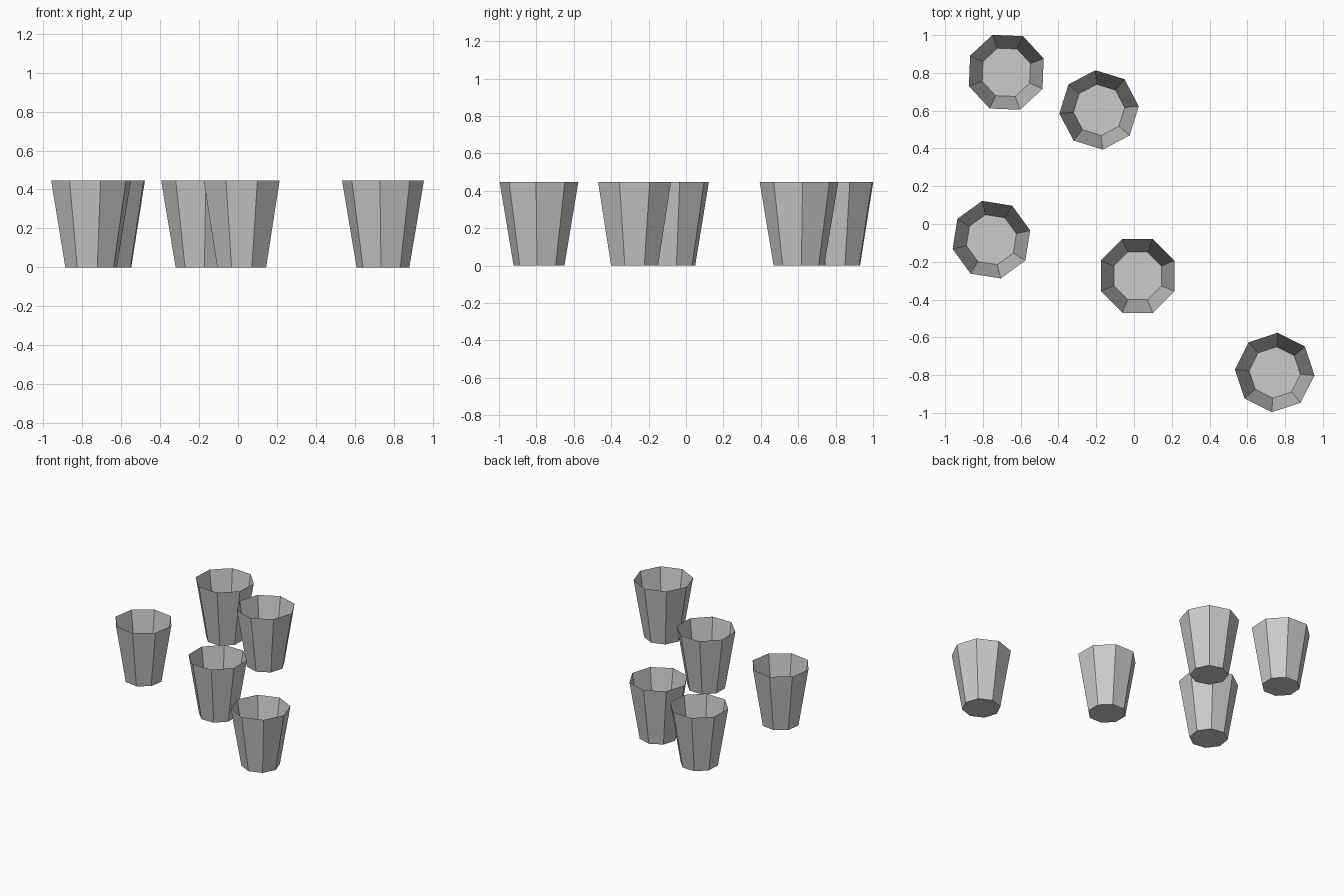
import bpy, bmesh
from math import radians, cos, sin, pi

if "Cube" in bpy.data.objects:
    bpy.data.objects.remove(bpy.data.objects["Cube"])

SIDES, HEIGHT, R_RIM, R_BASE = 8, 0.447, 0.211, 0.136


def ring(bm, radius, z):
    return [bm.verts.new((radius * cos(2 * pi * i / SIDES),
                          radius * sin(2 * pi * i / SIDES), z))
            for i in range(SIDES)]


# Open tapered cup: thin walls and a floor, no lid
bm = bmesh.new()
base, rim = ring(bm, R_BASE, 0), ring(bm, R_RIM, HEIGHT)
bm.faces.new(base[::-1])
for i in range(SIDES):
    j = (i + 1) % SIDES
    bm.faces.new((base[i], base[j], rim[j], rim[i]))
mesh = bpy.data.meshes.new("cup")
bm.to_mesh(mesh)
bm.free()

# Scattered cups: x, y, turn in degrees
for n, (x, y, turn) in enumerate([
        (-0.676, 0.803, 20.2),
        (-0.185, 0.604, 5.3),
        (-0.755, -0.083, 13.5),
        (0.019, -0.275, 22.5),
        (0.745, -0.786, -4.3)], 1):
    cup = bpy.data.objects.new(f"cup_{n}", mesh)
    cup.location = (x, y, 0)
    cup.rotation_euler.z = radians(turn)
    bpy.context.collection.objects.link(cup)
